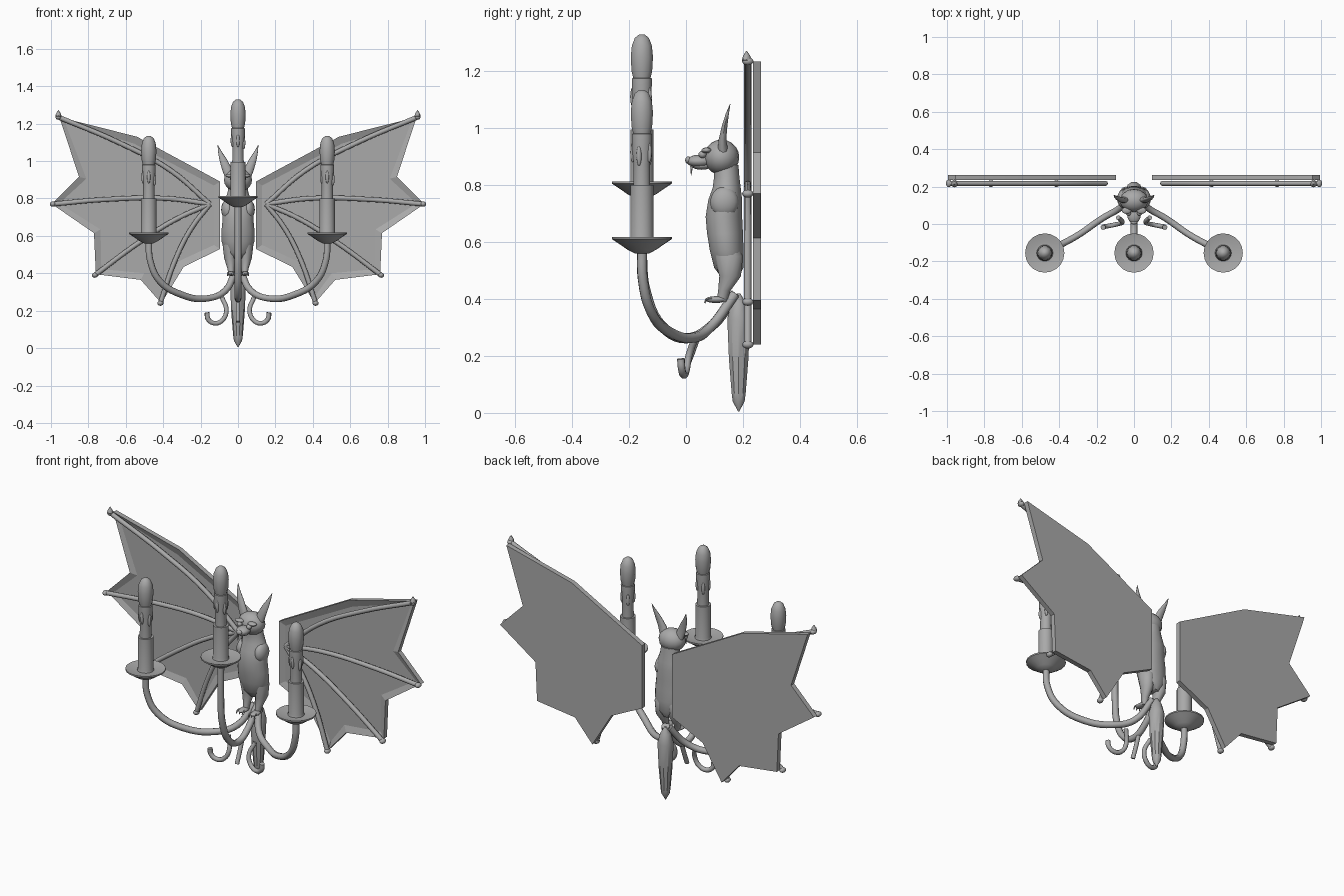
import bpy, bmesh, math
from mathutils import Vector

if "Cube" in bpy.data.objects:
    bpy.data.objects.remove(bpy.data.objects["Cube"])

metal = bpy.data.materials.new("grey_metal")
metal.diffuse_color = (0.4, 0.4, 0.4, 1)
metal.use_nodes = True
metal.node_tree.nodes["Principled BSDF"].inputs["Base Color"].default_value = metal.diffuse_color


def finish(name, bm, angle=40):
    bmesh.ops.recalc_face_normals(bm, faces=bm.faces)
    me = bpy.data.meshes.new(name)
    bm.to_mesh(me)
    bm.free()
    me.materials.append(metal)
    ob = bpy.data.objects.new(name, me)
    bpy.context.collection.objects.link(ob)
    bpy.ops.object.select_all(action='DESELECT')
    ob.select_set(True)
    bpy.context.view_layer.objects.active = ob
    bpy.ops.object.shade_smooth_by_angle(angle=math.radians(angle))
    return ob


def loft(name, rings, n=12, angle=60):
    """Skin elliptical rings (x, y, z, rx, ry), stacked along z."""
    bm = bmesh.new()
    loops = [[bm.verts.new((x + rx * math.cos(2 * math.pi * i / n),
                            y + ry * math.sin(2 * math.pi * i / n), z))
              for i in range(n)] for x, y, z, rx, ry in rings]
    for a, b in zip(loops, loops[1:]):
        for i in range(n):
            bm.faces.new((a[i], a[(i + 1) % n], b[(i + 1) % n], b[i]))
    bm.faces.new(loops[0])
    bm.faces.new(loops[-1])
    return finish(name, bm, angle)


def lathe(name, x, y, profile, n=12, angle=40):
    return loft(name, [(x, y, z, r, r) for r, z in profile], n, angle)


def ball(name, loc, size, tilt=0):
    bm = bmesh.new()
    bmesh.ops.create_uvsphere(bm, u_segments=16, v_segments=10, radius=1)
    ob = finish(name, bm, 60)
    ob.location, ob.scale, ob.rotation_euler = loc, size, (tilt, 0, 0)
    return ob


def tube(name, pts, radius, sides=2, end_scale=1.0):
    """Smooth round rod through the given points."""
    cu = bpy.data.curves.new(name, 'CURVE')
    cu.dimensions = '3D'
    cu.bevel_depth, cu.bevel_resolution = radius, sides
    cu.use_fill_caps = True
    cu.resolution_u = 5
    sp = cu.splines.new('BEZIER')
    sp.bezier_points.add(len(pts) - 1)
    for i, (bp, p) in enumerate(zip(sp.bezier_points, pts)):
        bp.co = p
        bp.handle_left_type = bp.handle_right_type = 'AUTO'
        bp.radius = 1 + (end_scale - 1) * i / (len(pts) - 1)
    ob = bpy.data.objects.new(name, cu)
    bpy.context.collection.objects.link(ob)
    cu.materials.append(metal)
    bpy.ops.object.select_all(action='DESELECT')
    ob.select_set(True)
    bpy.context.view_layer.objects.active = ob
    bpy.ops.object.convert(target='MESH')
    bpy.ops.object.shade_smooth_by_angle(angle=math.radians(50))


# Wings: shallow tray outline in x, z
OUTLINE = [(.095, .89), (.54, 1.13), (.955, 1.235), (.85, .915), (.995, .77),
           (.77, .615), (.76, .395), (.52, .365), (.41, .24), (.29, .435), (.095, .53)]
RIBS = [[(.15, .77), (.36, .95), (.64, 1.1), (.96, 1.235)],
        [(.15, .77), (.38, .80), (.7, .795), (.99, .77)],
        [(.15, .77), (.33, .69), (.55, .55), (.765, .39)],
        [(.15, .77), (.25, .64), (.34, .46), (.415, .24)]]


def wing(side, s):
    bm = bmesh.new()
    front = bm.faces.new([bm.verts.new((s * x, .235, z)) for x, z in OUTLINE])
    back = bm.faces.new([bm.verts.new((s * x, .263, z)) for x, z in OUTLINE])
    fv, bv = list(front.verts), list(back.verts)
    for i in range(len(fv)):
        j = (i + 1) % len(fv)
        bm.faces.new((fv[i], fv[j], bv[j], bv[i]))
    bmesh.ops.recalc_face_normals(bm, faces=bm.faces)
    bmesh.ops.inset_region(bm, faces=[front], thickness=.04, depth=-.012)
    finish(side + "_wing_membrane", bm, 15)
    for i, rib in enumerate(RIBS):
        tube(f"{side}_wing_rib_{i + 1}", [(s * x, .217, z) for x, z in rib], .013)
        x, z = rib[-1]
        ball(f"{side}_rib_knob_{i + 1}", (s * x, .217, z), (.016, .02, .014))
    lathe(side + "_wing_finial", s * .96, .213,
          [(.008, 1.225), (.017, 1.24), (.012, 1.255), (.001, 1.272)], 8)


# Candles: drip dish, holder, sleeve, wax drips and flame bulb
def candle(name, x, z):
    y = -.155
    lathe(name + "_dish", x, y, [(.025, z - .005), (.05, z + .008), (.082, z + .03), (.105, z + .045),
                                 (.105, z + .053), (.06, z + .043), (.04, z + .043)], 20, 30)
    lathe(name + "_holder", x, y, [(.045, z + .04), (.041, z + .055), (.041, z + .235), (.034, z + .235)], 14)
    lathe(name + "_sleeve", x, y, [(.031, z + .22), (.03, z + .31), (.036, z + .36),
                                   (.037, z + .415), (.02, z + .42)], 10)
    for i in range(5):
        a = -math.pi / 2 + i * 2 * math.pi / 5
        ball(f"{name}_wax_drip_{i + 1}", (x + .032 * math.cos(a), y + .032 * math.sin(a), z + .35 - .012 * (i % 2)),
             (.009, .009, .035))
    lathe(name + "_flame", x, y, [(.028, z + .4), (.038, z + .44), (.041, z + .49), (.037, z + .53),
                                  (.026, z + .557), (.012, z + .568), (.002, z + .57)], 10, 60)


candle("middle_candle", 0, .76)
tube("middle_arm", [(0, .175, .42), (0, .09, .305), (0, 0, .262), (0, -.08, .30),
                    (0, -.14, .42), (0, -.155, .56), (0, -.155, .77)], .018)
tube("middle_hook", [(0, .04, .27), (0, .015, .2), (0, -.01, .14)], .012)

for side, s in (("left", -1), ("right", 1)):
    wing(side, s)
    candle(side + "_candle", s * .477, .565)
    tube(side + "_arm", [(s * .015, .17, .415), (s * .07, .09, .305), (s * .17, .03, .265), (s * .30, -.06, .285),
                         (s * .42, -.125, .36), (s * .47, -.152, .47), (s * .477, -.155, .575)], .018)
    tube(side + "_hook", [(s * .085, .035, .27), (s * .062, .01, .2), (s * .085, 0, .148),
                          (s * .125, -.008, .133), (s * .16, -.015, .155), (s * .165, -.018, .19)], .012, 2, 1.15)
    # Legs, feet and claws
    loft(side + "_leg", [(s * .036, .125, .39, .014, .018), (s * .038, .135, .43, .02, .022),
                         (s * .042, .155, .48, .032, .038), (s * .042, .15, .55, .04, .05),
                         (s * .035, .14, .6, .03, .04)])
    ball(side + "_foot", (s * .038, .105, .398), (.022, .038, .012))
    for k in (-1, 0, 1):
        tube(f"{side}_claw_{k + 2}", [(s * .038 + k * .014, .09, .402), (s * .038 + k * .017, .073, .4),
                                      (s * .038 + k * .018, .066, .386)], .006, 1, .4)
    # Ears, eyes and fangs
    loft(side + "_ear", [(s * .045, .13, .915, .026, .02), (s * .06, .128, .96, .027, .014),
                         (s * .08, .136, 1.01, .02, .01), (s * .097, .145, 1.05, .01, .006),
                         (s * .108, .155, 1.085, .001, .001)], 10)
    ball(side + "_eye", (s * .03, .058, .908), (.014, .014, .013))
    ball(side + "_brow", (s * .04, .072, .922), (.026, .018, .01))
    loft(side + "_fang", [(s * .013, .018, .834, .001, .001), (s * .013, .02, .868, .006, .006)], 6)
    ball(side + "_shoulder", (s * .055, .135, .74), (.035, .05, .055))

# Body, head and snout
loft("body", [(0, .155, .475, .03, .03), (0, .15, .51, .066, .052), (0, .143, .57, .088, .06),
              (0, .137, .63, .088, .064), (0, .133, .69, .082, .065), (0, .138, .75, .084, .06),
              (0, .143, .79, .07, .05), (0, .143, .83, .056, .045), (0, .14, .87, .05, .045)], 18)
ball("head", (0, .125, .898), (.075, .062, .062))
ball("snout", (0, .048, .884), (.036, .046, .023))
ball("lower_jaw", (0, .055, .868), (.026, .035, .014))
ball("nose", (0, .008, .888), (.018, .011, .013))

# Tail spike
lathe("tail_spike", 0, .185, [(.002, 0.005), (.022, .04), (.026, .07), (.036, .19), (.042, .33),
                              (.028, .385), (.006, .42)], 10, 35)
